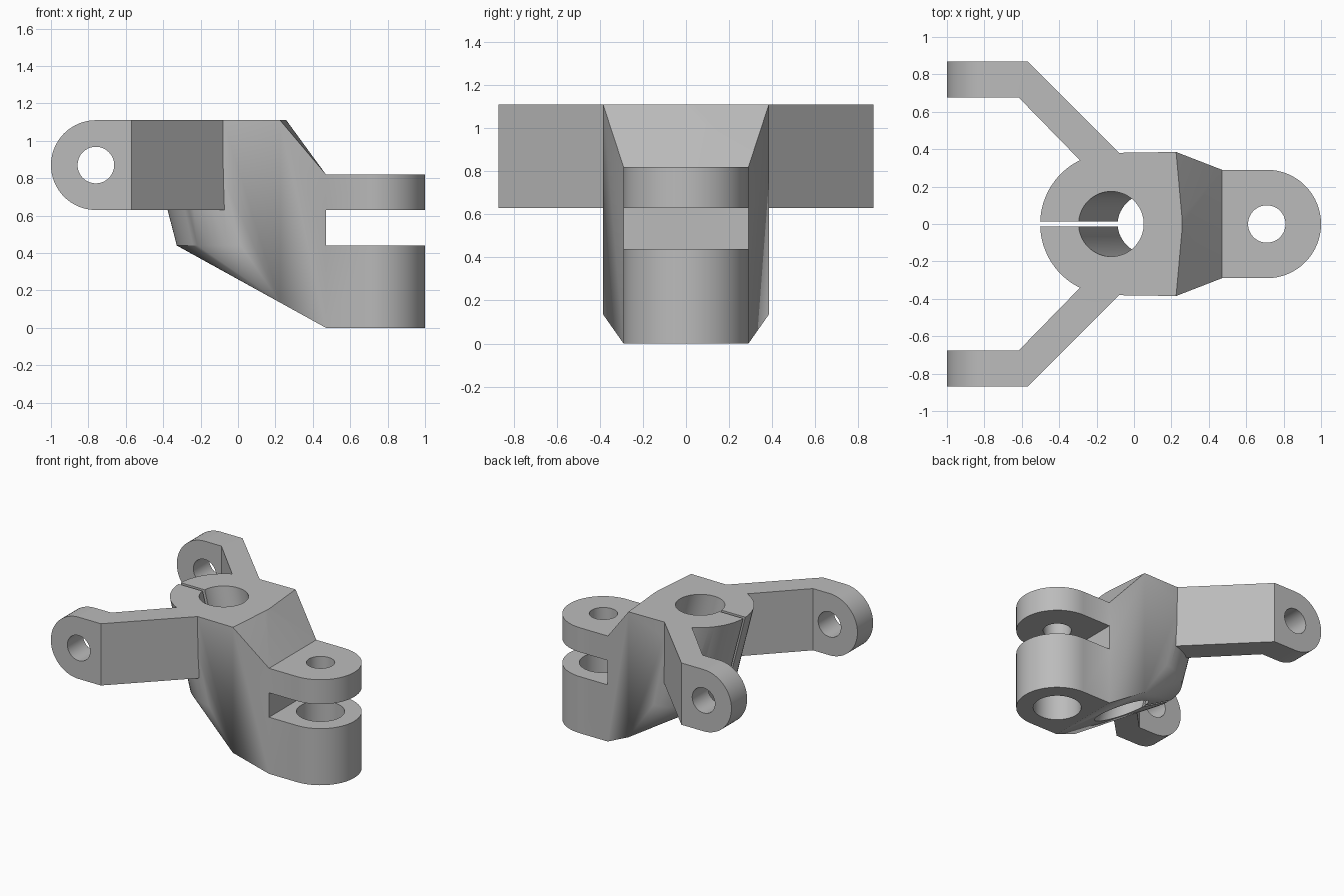
import bpy, bmesh, math
from mathutils import Vector

cube = bpy.data.objects.get("Cube")
if cube:
    bpy.data.objects.remove(cube, do_unlink=True)

TOP, MID, LUG_TOP = 1.11, 0.63, 0.82
SLOT_Z = 0.44
LEAN = 0.26            # the barrel drifts toward +x as it goes down
BARREL_X, BARREL_R = -0.122, 0.38

metal = bpy.data.materials.new("grey metal")
metal.use_nodes = True
grey = (0.5, 0.5, 0.5, 1)
metal.diffuse_color = grey
metal.node_tree.nodes["Principled BSDF"].inputs["Base Color"].default_value = grey


def finish(name, bm):
    bmesh.ops.recalc_face_normals(bm, faces=bm.faces)
    mesh = bpy.data.meshes.new(name)
    bm.to_mesh(mesh)
    bm.free()
    mesh.materials.append(metal)
    obj = bpy.data.objects.new(name, mesh)
    bpy.context.collection.objects.link(obj)
    return obj


def hull(name, points):
    bm = bmesh.new()
    for p in points:
        bm.verts.new(p)
    res = bmesh.ops.convex_hull(bm, input=bm.verts)
    junk = [v for v in set(res["geom_interior"] + res["geom_unused"])
            if isinstance(v, bmesh.types.BMVert)]
    bmesh.ops.delete(bm, geom=junk, context="VERTS")
    bmesh.ops.dissolve_limit(bm, angle_limit=0.002, verts=bm.verts, edges=bm.edges)
    return finish(name, bm)


def extrude(name, profile, offset):
    bm = bmesh.new()
    face = bm.faces.new([bm.verts.new(p) for p in profile])
    res = bmesh.ops.extrude_face_region(bm, geom=[face])
    verts = [g for g in res["geom"] if isinstance(g, bmesh.types.BMVert)]
    bmesh.ops.translate(bm, vec=Vector(offset), verts=verts)
    return finish(name, bm)


def ring(z, r, n=64):
    cx = BARREL_X + LEAN * (TOP - z)
    return [(cx + r * math.cos(math.tau * i / n), r * math.sin(math.tau * i / n), z)
            for i in range(n)]


def arc(cx, cy, r, start, end, n=32):
    angles = [math.radians(start + (end - start) * i / n) for i in range(n + 1)]
    return [(cx + r * math.cos(a), cy + r * math.sin(a)) for a in angles]


def combine(obj, other, operation):
    other.hide_render = True
    mod = obj.modifiers.new(operation, "BOOLEAN")
    mod.operation, mod.solver, mod.object = operation, "EXACT", other
    bpy.context.view_layer.update()
    deps = bpy.context.evaluated_depsgraph_get()
    mesh = bpy.data.meshes.new_from_object(obj.evaluated_get(deps))
    obj.modifiers.clear()
    obj.data = mesh
    bpy.data.objects.remove(other, do_unlink=True)


# Body: leaning barrel blended into a tapered block
corners = [(x, s * y, z) for s in (-1, 1) for x, y, z in (
    (0.225, 0.385, TOP), (0.225, 0.385, 0.135), (0.47, 0.29, LUG_TOP), (0.47, 0.29, 0))]
body = hull("knuckle_body", ring(TOP, BARREL_R) + ring(SLOT_Z, BARREL_R) + corners)

# Fork lugs with rounded ends
for name, z0, z1 in (("upper_lug", MID, LUG_TOP), ("lower_lug", 0, SLOT_Z)):
    outline = [(0.47, -0.29)] + arc(0.71, 0, 0.29, -90, 90) + [(0.47, 0.29)]
    combine(body, extrude(name, [(x, y, z0) for x, y in outline], (0, 0, z1 - z0)), "UNION")

# Bent arms, trimmed to a rounded eye and drilled, on both sides
for s, name in ((1, "back_arm"), (-1, "front_arm")):
    plan = [(0.0, 0.30), (-0.57, 0.87), (-1.05, 0.87), (-1.05, 0.677),
            (-0.617, 0.677), (-0.2, 0.25)]
    arm = extrude(name, [(x, s * y, MID) for x, y in plan], (0, 0, TOP - MID))
    mid, half = (TOP + MID) / 2, (TOP - MID) / 2
    eye = arc(-1 + half, mid, half, 90, 270)
    # the trim's flat edges lie outside the arm, leaving only its round end
    trim = [(-1.2, TOP + 0.1), (-1 + half, TOP + 0.1)] + eye + \
           [(-1 + half, MID - 0.1), (-1.2, MID - 0.1)]
    combine(arm, extrude("trim", [(x, s * 0.5, z) for x, z in trim], (0, s * 0.6, 0)),
            "DIFFERENCE")
    hole = arc(-1 + half, mid, 0.098, 0, 348.75, 31)
    combine(arm, extrude("hole", [(x, s * 0.6, z) for x, z in hole], (0, s * 0.4, 0)),
            "DIFFERENCE")
    combine(body, arm, "UNION")

# Leaning bore, clamp slit and pin holes
combine(body, hull("bore", ring(TOP + 0.1, 0.174) + ring(-0.2, 0.174)), "DIFFERENCE")
slit = [(-0.7, -0.013, 0), (-0.06, -0.013, 0), (-0.06, 0.013, 0), (-0.7, 0.013, 0)]
combine(body, extrude("slit", slit, (0, 0, 1.3)), "DIFFERENCE")
for r, z0, z1 in ((0.1, 0.5, 1.0), (0.17, -0.1, 0.5)):
    pin = arc(0.71, 0, r, 0, 352.5, 47)
    combine(body, extrude("pin_hole", [(x, y, z0) for x, y in pin], (0, 0, z1 - z0)),
            "DIFFERENCE")

# Smooth the curved walls and keep the machined edges crisp
bpy.ops.object.select_all(action="DESELECT")
body.select_set(True)
bpy.context.view_layer.objects.active = body
bpy.ops.object.shade_smooth_by_angle(angle=math.radians(25))
